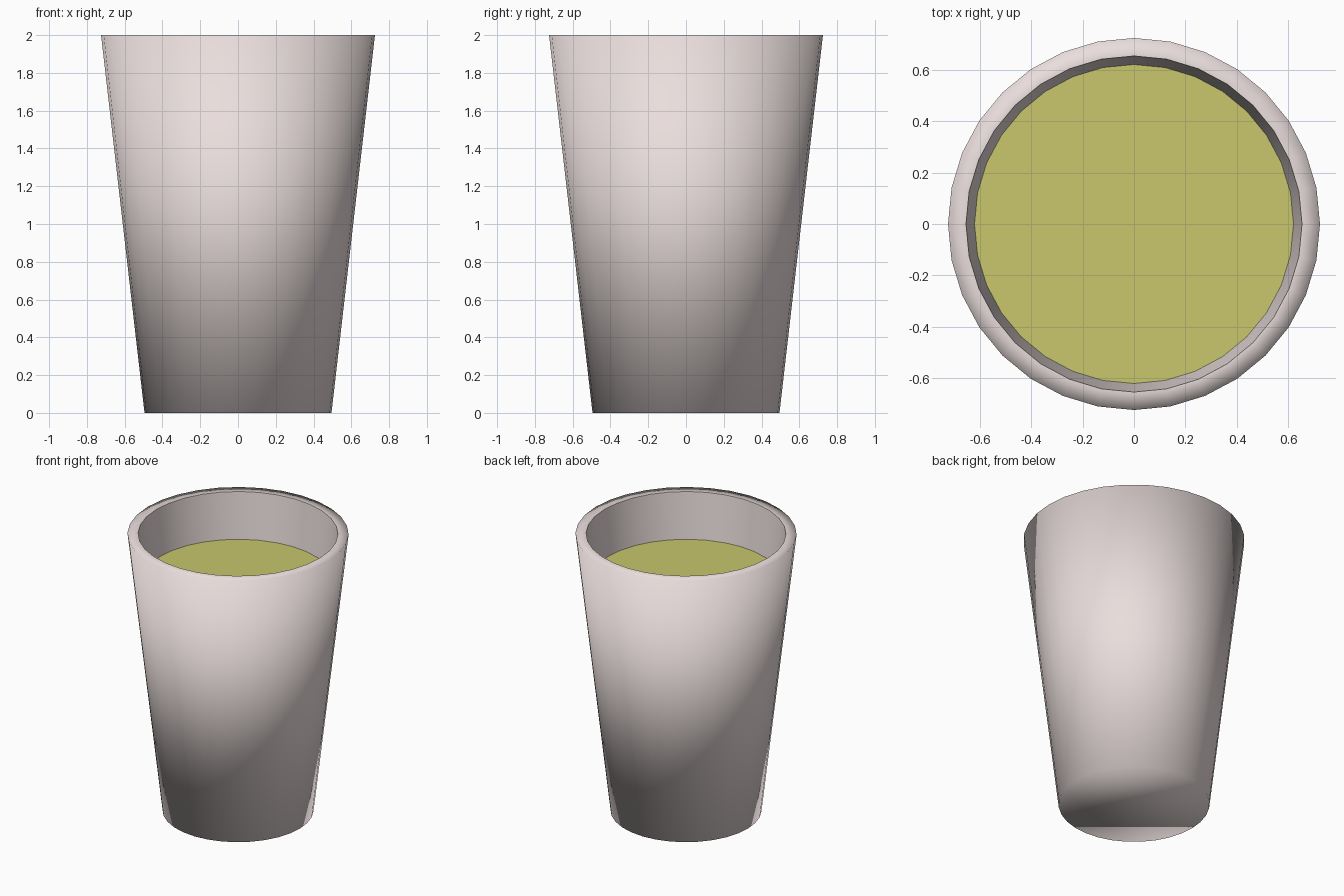
import bpy, bmesh
from math import cos, sin, tau

if "Cube" in bpy.data.objects:
    bpy.data.objects.remove(bpy.data.objects["Cube"])

SIDES = 32


def material(name, rgb):
    m = bpy.data.materials.new(name)
    m.diffuse_color = (*rgb, 1)
    m.use_nodes = True
    m.node_tree.nodes["Principled BSDF"].inputs["Base Color"].default_value = m.diffuse_color
    return m


def ring(bm, r, z):
    return [bm.verts.new((r * cos(tau * i / SIDES), r * sin(tau * i / SIDES), z))
            for i in range(SIDES)]


def finish(bm, name, mat):
    me = bpy.data.meshes.new(name)
    bm.to_mesh(me)
    bm.free()
    me.materials.append(mat)
    ob = bpy.data.objects.new(name, me)
    bpy.context.collection.objects.link(ob)
    return ob


# Cup: tapered outer wall, flat rim, inner wall and floor
profile = [(0.495, 0.0), (0.725, 2.0), (0.655, 2.0), (0.46, 0.07)]
bm = bmesh.new()
rings = [ring(bm, r, z) for r, z in profile]
bm.faces.new(rings[0][::-1])
for a, b in zip(rings, rings[1:]):
    for i in range(SIDES):
        j = (i + 1) % SIDES
        bm.faces.new((a[i], a[j], b[j], b[i]))
bm.faces.new(rings[-1])
for f in bm.faces:
    f.smooth = True
# Soft outer edges, crisp inner lip and floor edge
for loop in rings[2:]:
    for i in range(SIDES):
        bm.edges.get((loop[i], loop[(i + 1) % SIDES])).smooth = False
finish(bm, "cup", material("cup_pale", (0.82, 0.73, 0.72)))

# Drink: flat surface meeting the inner wall
bm = bmesh.new()
bm.faces.new(ring(bm, 0.622, 1.67))
finish(bm, "drink_surface", material("drink_yellow_green", (0.58, 0.57, 0.15)))
